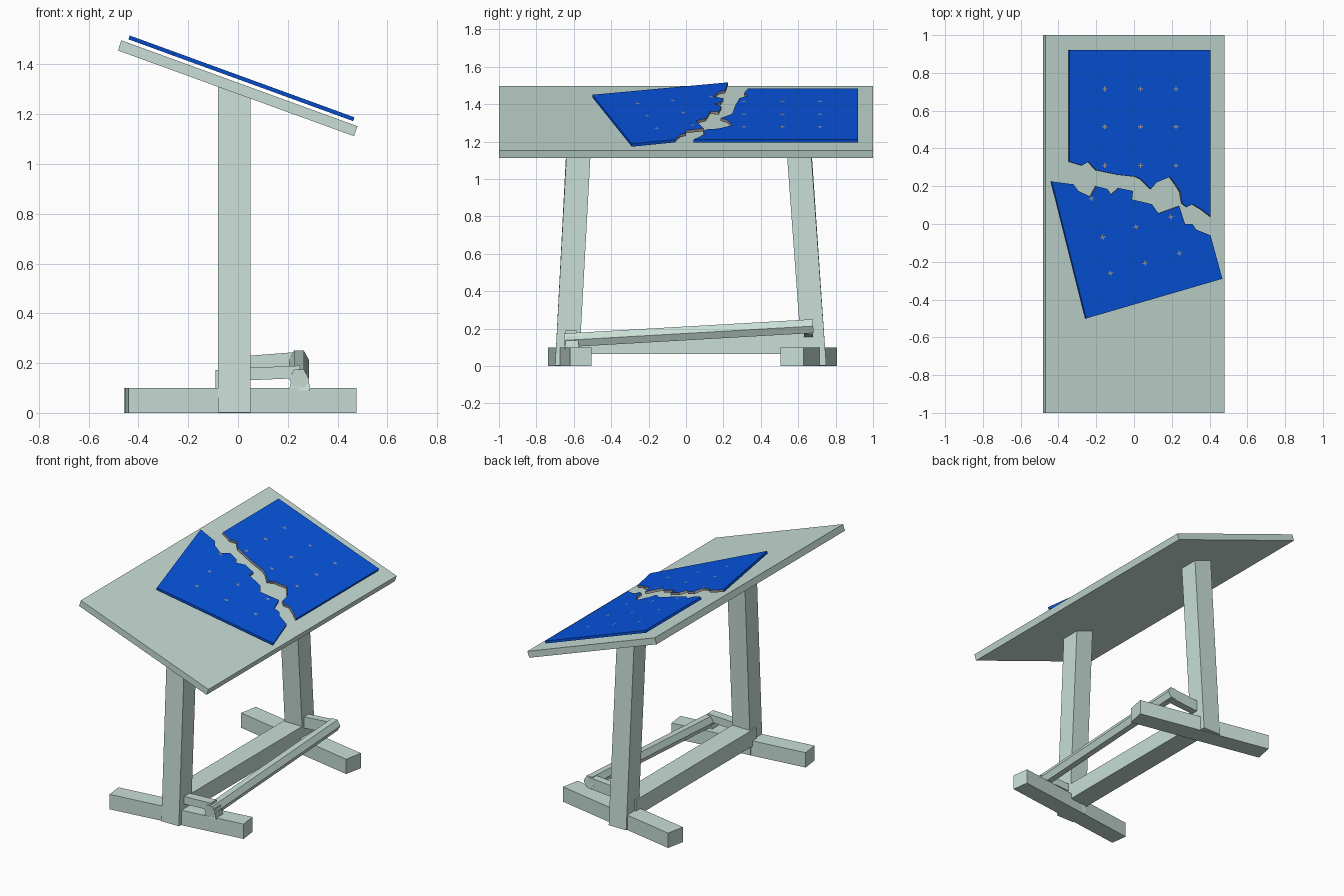
import bpy, bmesh, math
from mathutils import Vector

if "Cube" in bpy.data.objects:
    bpy.data.objects.remove(bpy.data.objects["Cube"])


def material(name, rgb):
    m = bpy.data.materials.new(name)
    m.diffuse_color = (*rgb, 1)
    m.use_nodes = True
    m.node_tree.nodes["Principled BSDF"].inputs["Base Color"].default_value = m.diffuse_color
    return m


FRAME = material("pale sage frame", (0.58, 0.735, 0.675))
BLUE = material("blueprint blue", (0.002, 0.092, 0.76))
TORN = material("torn paper grey", (0.38, 0.33, 0.32))
SLOPE = -math.tan(math.radians(20))


def top_z(x):
    """Height of the board's upper surface at x."""
    return 1.497 + SLOPE * (x + 0.47)


def finish(name, bm, mats):
    bmesh.ops.recalc_face_normals(bm, faces=bm.faces)
    me = bpy.data.meshes.new(name)
    bm.to_mesh(me)
    bm.free()
    for m in mats:
        me.materials.append(m)
    ob = bpy.data.objects.new(name, me)
    bpy.context.collection.objects.link(ob)
    return ob


def loft(name, a, b, mat=FRAME):
    """Solid between two matching rings of points."""
    bm = bmesh.new()
    ra = [bm.verts.new(p) for p in a]
    rb = [bm.verts.new(p) for p in b]
    n = len(ra)
    bm.faces.new(ra)
    bm.faces.new(rb)
    for i in range(n):
        j = (i + 1) % n
        bm.faces.new((ra[i], ra[j], rb[j], rb[i]))
    return finish(name, bm, [mat])


def beam(name, p, q, width, height, sides=4):
    """Bar from p to q, rectangular or many sided."""
    p, q = Vector(p), Vector(q)
    d = (q - p).normalized()
    s = d.cross(Vector((0, 0, 1))).normalized()
    u = s.cross(d)
    if sides == 4:
        ring = [(-.5, -.5), (.5, -.5), (.5, .5), (-.5, .5)]
    else:
        ring = [(math.cos(2 * math.pi * i / sides) / 2, math.sin(2 * math.pi * i / sides) / 2)
                for i in range(sides)]
    off = [s * x * width + u * z * height for x, z in ring]
    return loft(name, [p + o for o in off], [q + o for o in off])


# Tilted board
board = [(-0.469, 1.497), (0.480, 1.152), (0.466, 1.112), (-0.482, 1.456)]
loft("drawing_board", [(x, -1, z) for x, z in board], [(x, 1, z) for x, z in board])


# Leaning legs, cut along the underside of the board
def leg(name, bottom, top):
    def ring(y, zf):
        return [(x, yy, zf(x)) for x, yy in ((-.08, y[0]), (.05, y[0]), (.05, y[1]), (-.08, y[1]))]
    loft(name, ring(bottom, lambda x: 0.002), ring(top, lambda x: top_z(x) - 0.04))


leg("front_leg", (-.70, -.572), (-.632, -.503))
leg("back_leg", (.622, .75), (.53, .66))

# Splayed feet
beam("front_foot", (-.447, -.68, .05), (.468, -.562, .05), .115, .1)
beam("back_foot", (-.445, .747, .05), (.463, .567, .05), .125, .1)

# Stretcher between the legs
beam("stretcher", (-.02, -.62, .118), (-.02, .66, .118), .14, .11)

# Foot rest with its arms
beam("foot_rest_bar", (.245, -.65, .137), (.245, .68, .213), .08, .085, 6)
beam("front_rest_arm", (.02, -.615, .155), (.25, -.615, .165), .06, .05)
beam("back_rest_arm", (.02, .655, .19), (.25, .655, .208), .05, .075)
loft("front_rest_support", [(.205, -.65, .09), (.29, -.65, .09), (.29, -.57, .09), (.205, -.57, .09)],
     [(.22, -.64, .16), (.28, -.64, .16), (.28, -.58, .16), (.22, -.58, .16)])


# Torn blueprint halves: outline with the torn stretch first
def lift(x, y, h):
    return Vector((x + (h - .030) * .342, y, top_z(x) + .032 + (h - .030) * .94))


def sheet(name, torn, straight):
    pts = torn + straight
    bm = bmesh.new()
    lo = [bm.verts.new(lift(x, y, .014)) for x, y in pts]
    hi = [bm.verts.new(lift(x, y, .030)) for x, y in pts]
    bm.faces.new(lo)
    bm.faces.new(hi)
    n = len(pts)
    for i in range(n):
        j = (i + 1) % n
        f = bm.faces.new((lo[i], lo[j], hi[j], hi[i]))
        f.material_index = 1 if i < len(torn) - 1 else 0
    return finish(name, bm, [BLUE, TORN])


sheet("back_blueprint_half",
      [(.405, .04), (.36, .075), (.31, .105), (.28, .09), (.255, .11), (.245, .17), (.22, .21),
       (.19, .25), (.12, .22), (.09, .185), (.04, .235), (.01, .25), (-.08, .26), (-.2, .285),
       (-.24, .33), (-.275, .31), (-.342, .33)],
      [(-.342, .92), (.405, .92)])
sheet("front_blueprint_half",
      [(-.435, .225), (-.32, .21), (-.295, .175), (-.23, .145), (-.2, .2), (-.14, .185),
       (-.12, .155), (-.08, .19), (-.005, .175), (-.01, .13), (.095, .105), (.13, .055),
       (.24, .095), (.27, 0), (.31, 0), (.33, -.03), (.405, -.06)],
      [(.468, -.29), (-.253, -.50)])


# Small drawn register crosses lying on the sheets
def crosses(name, centres, angle):
    bm = bmesh.new()
    r, w = .013, .006
    a = Vector((math.cos(angle), math.sin(angle)))
    b = Vector((-a.y, a.x))
    for x, y in centres:
        for d, e in ((a, b), (b, -a)):
            corners = [d * i * r + e * j * w / 2 for i, j in ((-1, -1), (1, -1), (1, 1), (-1, 1))]
            bm.faces.new([bm.verts.new(lift(x + c.x, y + c.y, .0308)) for c in corners])
    me = bpy.data.meshes.new(name)
    bm.to_mesh(me)
    bm.free()
    me.materials.append(TORN)
    bpy.context.collection.objects.link(bpy.data.objects.new(name, me))


crosses("back_grid_crosses", [(x, y) for x in (-.155, .035, .222) for y in (.31, .515, .715)], 0)
crosses("front_grid_crosses", [(-.165, -.07), (.01, -.015), (.195, .037), (-.125, -.26),
                               (.058, -.207), (.24, -.155), (-.225, .135)], math.radians(16))
